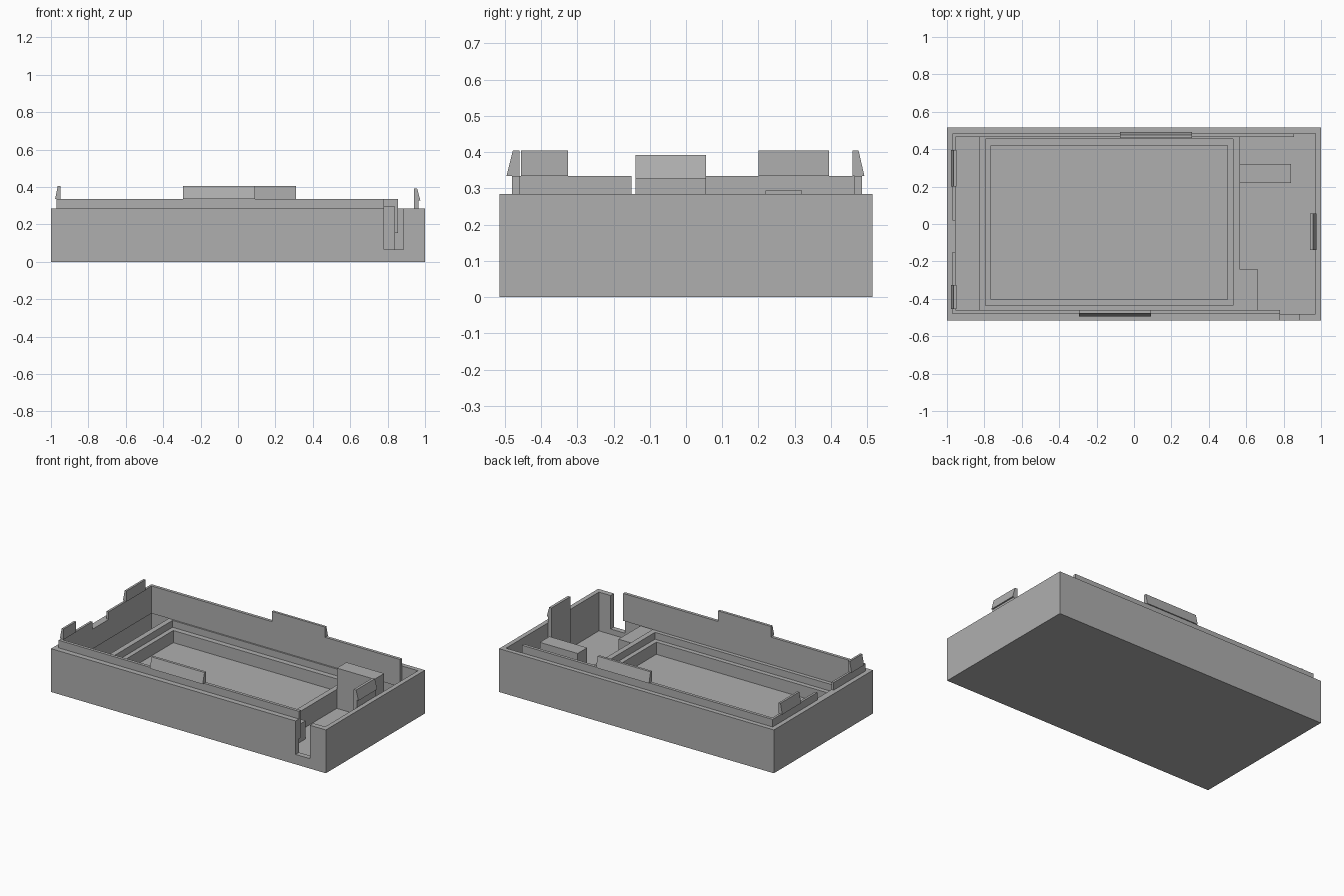
import bpy

cube = bpy.data.objects.get("Cube")
if cube:
    bpy.data.objects.remove(cube, do_unlink=True)

grey = bpy.data.materials.new("matte_grey")
grey.use_nodes = True
grey.diffuse_color = (0.43, 0.43, 0.43, 1)
grey.node_tree.nodes["Principled BSDF"].inputs["Base Color"].default_value = (0.43, 0.43, 0.43, 1)


def prism(name, ring, sweep):
    """Join a ring of points to a copy of it moved along sweep."""
    n = len(ring)
    far = [tuple(a + b for a, b in zip(p, sweep)) for p in ring]
    faces = [list(range(n))[::-1], list(range(n, 2 * n))]
    faces += [[i, (i + 1) % n, n + (i + 1) % n, n + i] for i in range(n)]
    mesh = bpy.data.meshes.new(name)
    mesh.from_pydata(list(ring) + far, [], faces)
    mesh.materials.append(grey)
    obj = bpy.data.objects.new(name, mesh)
    bpy.context.collection.objects.link(obj)
    # Outward normals whichever way the ring was drawn
    import bmesh
    bm = bmesh.new()
    bm.from_mesh(mesh)
    bmesh.ops.recalc_face_normals(bm, faces=bm.faces)
    bm.to_mesh(mesh)
    bm.free()
    return obj


def box(name, x, y, z):
    ring = [(x[0], y[0], z[0]), (x[1], y[0], z[0]), (x[1], y[1], z[0]), (x[0], y[1], z[0])]
    return prism(name, ring, (0, 0, z[1] - z[0]))


def cut(obj, *cutters):
    for c in cutters:
        c.hide_render = True
        c.hide_viewport = True
        c.display_type = 'WIRE'
        mod = obj.modifiers.new("cut_" + c.name, 'BOOLEAN')
        mod.operation = 'DIFFERENCE'
        mod.solver = 'EXACT'
        mod.object = c


FLOOR, SHELF, RIM, LIP = 0.03, 0.155, 0.285, 0.335

# Open tray with a cable notch in the front wall
tray = box("tray", (-1, 1), (-0.515, 0.515), (0, RIM))
cut(tray,
    box("cavity_cutter", (-0.97, 0.97), (-0.48, 0.485), (FLOOR, 0.5)),
    box("notch_cutter", (0.78, 0.885), (-0.6, -0.45), (0.065, 0.5)))

# Stepped frame around the screen opening
frame = box("screen_frame", (-0.83, 0.565), (-0.48, 0.485), (FLOOR, SHELF))
cut(frame,
    box("ledge_cutter", (-0.795, 0.53), (-0.435, 0.455), (0.11, 0.4)),
    box("opening_cutter", (-0.765, 0.5), (-0.405, 0.42), (-0.1, 0.4)))

# Blocks on the floor
box("tall_block", (0.565, 0.84), (0.22, 0.32), (FLOOR, 0.295))
box("low_block", (0.565, 0.66), (-0.48, -0.24), (FLOOR, SHELF - 0.005))

# Raised inner lips
box("front_lip", (-0.97, 0.78), (-0.48, -0.46), (SHELF, LIP))
box("back_lip", (-0.97, 0.855), (0.465, 0.485), (SHELF, LIP))
box("left_lip_front", (-0.97, -0.955), (-0.46, -0.15), (SHELF, LIP))
box("left_lip_back", (-0.97, -0.955), (0.02, 0.465), (SHELF, LIP))
box("left_lip_bridge", (-0.97, -0.955), (-0.15, 0.02), (SHELF, RIM))


def clip(name, axis, inner, outer, span, base=LIP, top=0.405):
    """Snap tab: upright inside face, outer face flaring down to a hook."""
    profile = [(inner, base), (inner, top),
               (inner + (outer - inner) * 0.5, top), (outer, base)]
    length = span[1] - span[0]
    if axis == 'x':
        return prism(name, [(span[0], d, z) for d, z in profile], (length, 0, 0))
    return prism(name, [(d, span[0], z) for d, z in profile], (0, length, 0))


# Snap clips
clip("front_clip", 'x', -0.46, -0.495, (-0.295, 0.09))
clip("back_clip", 'x', 0.46, 0.492, (-0.075, 0.31))
clip("left_clip_front", 'y', -0.95, -0.978, (-0.455, -0.325))
clip("left_clip_back", 'y', -0.95, -0.978, (0.2, 0.395))
clip("right_clip", 'y', 0.94, 0.975, (-0.14, 0.055), 0.328, 0.393)
box("right_clip_stem", (0.94, 0.965), (-0.14, 0.055), (FLOOR, 0.328))
